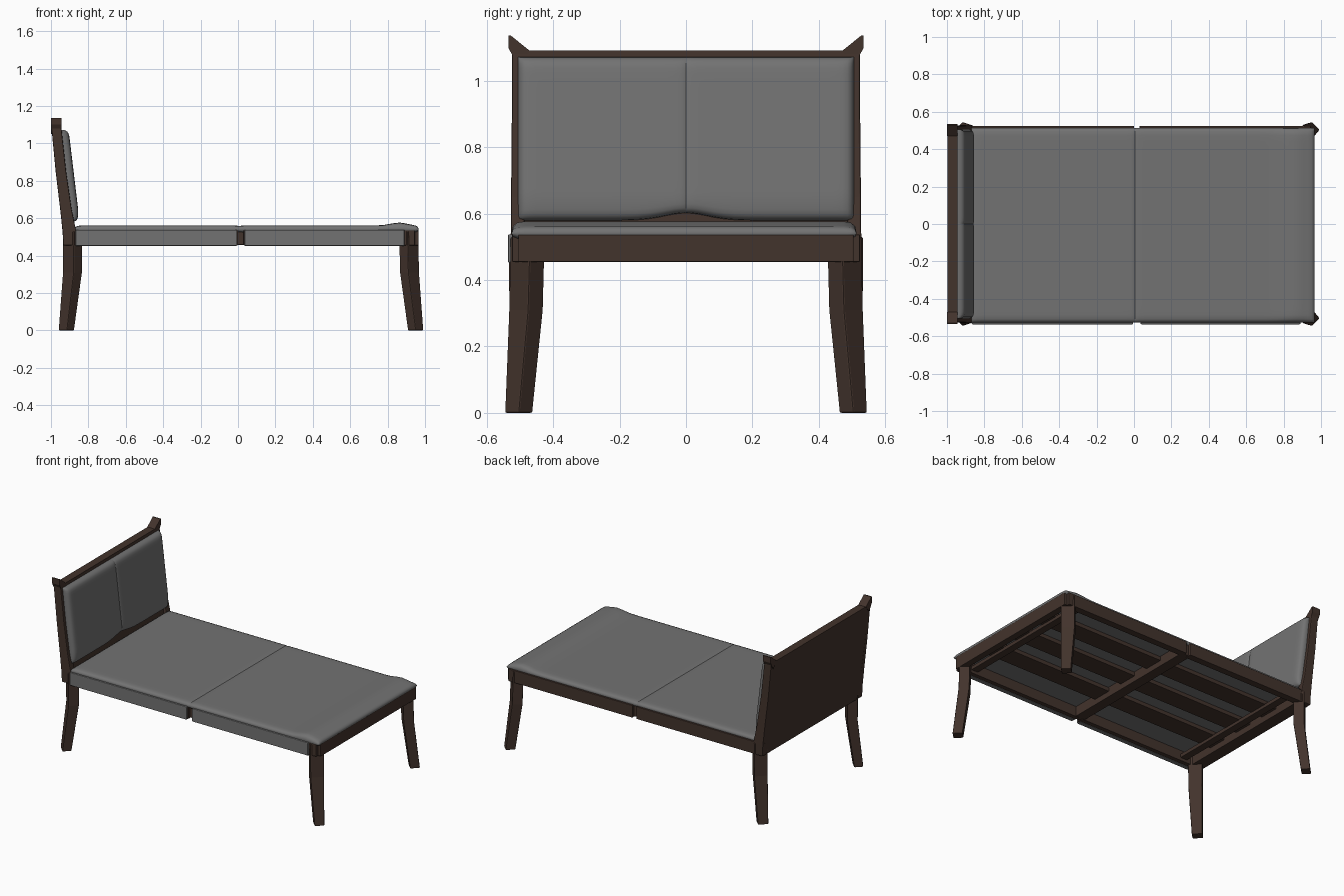
import bpy, bmesh, math

cube = bpy.data.objects.get("Cube")
if cube:
    bpy.data.objects.remove(cube, do_unlink=True)


def material(name, rgb):
    mat = bpy.data.materials.new(name)
    mat.use_nodes = True
    mat.diffuse_color = (*rgb, 1)
    mat.node_tree.nodes["Principled BSDF"].inputs["Base Color"].default_value = (*rgb, 1)
    return mat


wood = material("dark brown wood", (0.055, 0.033, 0.025))
fabric = material("grey fabric", (0.17, 0.17, 0.17))


def finish(name, bm, mat, mirror=False, bevel=0.0, smooth=False):
    bmesh.ops.recalc_face_normals(bm, faces=bm.faces)
    mesh = bpy.data.meshes.new(name)
    bm.to_mesh(mesh)
    bm.free()
    mesh.materials.append(mat)
    obj = bpy.data.objects.new(name, mesh)
    bpy.context.collection.objects.link(obj)
    if bevel:
        mod = obj.modifiers.new("soft edges", "BEVEL")
        mod.width, mod.segments = bevel, 2
    if mirror:
        obj.modifiers.new("mirror", "MIRROR").use_axis = (False, True, False)
    if smooth:
        mesh.shade_smooth()
    return obj


def rect(z, x0, x1, y0, y1):
    return [(x0, y0, z), (x1, y0, z), (x1, y1, z), (x0, y1, z)]


def diagonal(z, x, y, radial, across, side):
    """Rectangle turned to face the corner of the frame; side is the sign of x."""
    k = math.sqrt(0.5) / 2
    return [(x + side * k * (a * radial - b * across), y + k * (a * radial + b * across), z)
            for a, b in ((-1, -1), (1, -1), (1, 1), (-1, 1))]


def loft(name, sections, mat=wood, mirror=False, bevel=0.005):
    bm = bmesh.new()
    rings = [[bm.verts.new(p) for p in section] for section in sections]
    for a, b in zip(rings, rings[1:]):
        for i in range(4):
            j = (i + 1) % 4
            bm.faces.new((a[i], a[j], b[j], b[i]))
    bm.faces.new(rings[0])
    bm.faces.new(rings[-1])
    return finish(name, bm, mat, mirror, bevel)


def box(name, x0, x1, y0, y1, z0, z1, mat=wood, mirror=False, bevel=0.003):
    return loft(name, [rect(z0, x0, x1, y0, y1), rect(z1, x0, x1, y0, y1)], mat, mirror, bevel)


def cushion(name, place, steps=24, edge=24):
    """Pillow in -1..1 coordinates u, v, w, put in position by place()."""
    bm = bmesh.new()
    bmesh.ops.create_grid(bm, x_segments=steps, y_segments=steps, size=1)
    ret = bmesh.ops.duplicate(bm, geom=bm.verts[:] + bm.edges[:] + bm.faces[:])
    lower = {g for g in ret["geom"] if isinstance(g, bmesh.types.BMVert)}
    for v in bm.verts:
        a, b = (math.sin(t * math.pi / 2) for t in v.co.xy)
        puff = math.sqrt(max(0, (1 - abs(a) ** edge) * (1 - abs(b) ** edge)))
        v.co = place(a, b, -puff if v in lower else puff)
    bmesh.ops.remove_doubles(bm, verts=bm.verts, dist=0.00001)
    return finish(name, bm, fabric, smooth=True)


# Splayed legs, turned toward the corners
loft("foot_leg", [diagonal(0, 0.95, 0.504, 0.06, 0.06, 1),
                  diagonal(0.31, 0.917, 0.482, 0.065, 0.083, 1),
                  diagonal(0.53, 0.913, 0.477, 0.065, 0.085, 1)], mirror=True)
loft("head_leg", [diagonal(0, -0.918, 0.504, 0.056, 0.064, -1),
                  diagonal(0.31, -0.885, 0.482, 0.065, 0.083, -1),
                  diagonal(0.53, -0.885, 0.482, 0.065, 0.085, -1)], mirror=True)

# Leaning posts
loft("head_post", [rect(0.455, -0.934, -0.86, 0.48, 0.528), rect(0.53, -0.938, -0.865, 0.48, 0.528),
                   rect(0.65, -0.951, -0.89, 0.495, 0.527), rect(0.85, -0.975, -0.919, 0.5, 0.525),
                   rect(1.09, -0.998, -0.945, 0.5, 0.524)], mirror=True)

# Pointed post tips
bm = bmesh.new()
tip = [(0.47, 1.09), (0.505, 1.05), (0.522, 1.075), (0.535, 1.1), (0.534, 1.137), (0.528, 1.137)]
face = bm.faces.new([bm.verts.new((-1.0, y, z)) for y, z in tip])
ext = bmesh.ops.extrude_face_region(bm, geom=[face])
bmesh.ops.translate(bm, vec=(0.056, 0, 0),
                    verts=[g for g in ext["geom"] if isinstance(g, bmesh.types.BMVert)])
finish("post_tip", bm, wood, mirror=True)

# Leaning headboard panel
loft("headboard", [rect(z, x, x + 0.053, -0.51, 0.51) for z, x in
                   ((0.455, -0.932), (0.65, -0.949), (0.85, -0.973), (1.091, -0.998))], bevel=0)

# Seat frame, with side rails split at the middle
for x0, x1 in ((-0.88, 0.0), (0.03, 0.945)):
    box("side_rail", x0, x1, 0.478, 0.524, 0.455, 0.537, mirror=True)
box("foot_rail", 0.92, 0.965, -0.505, 0.505, 0.455, 0.537)
box("head_rail", -0.9, -0.85, -0.48, 0.48, 0.455, 0.535)
box("center_beam", -0.02, 0.05, -0.505, 0.505, 0.458, 0.53)
for x in (-0.79, 0.84):
    box("end_batten", x - 0.025, x + 0.025, -0.48, 0.48, 0.475, 0.5)
for y in (-0.24, 0, 0.24):
    box("slat", -0.86, 0.93, y - 0.065, y + 0.065, 0.495, 0.522)

# Fabric covers on the front rail
for x0, x1 in ((-0.868, -0.005), (0.035, 0.89)):
    box("rail_cover", x0, x1, -0.536, -0.505, 0.452, 0.538, fabric, bevel=0.004)


# Seat cushions, the outer one rising slightly near the foot
def seat(x0, x1):
    def place(u, v, w):
        x = (x0 + x1) / 2 + u * (x1 - x0) / 2
        hump = 0.016 * math.exp(-((x - 0.86) / 0.06) ** 2)
        z = 0.541 + (w * (0.02 + hump) if w > 0 else w * 0.018)
        return (x, v * 0.52 - 0.006, z)
    return place


cushion("inner_seat_cushion", seat(-0.872, 0.018), edge=50)
cushion("outer_seat_cushion", seat(-0.008, 0.966), edge=50)


# Back cushions, following the lean of the headboard, lifted at the lower middle
def back(side):
    def place(u, v, w):
        y = side * 0.244 + u * 0.262
        lift = 0.022 * math.exp(-(y / 0.09) ** 2) * ((1 - v) / 2) ** 4
        z = 0.826 + v * 0.246 + lift
        lean = -0.89 - 0.12 * max(0, z - 0.65)
        return (lean + w * 0.035, y, z)
    return place


cushion("right_back_cushion", back(-1))
cushion("left_back_cushion", back(1))
